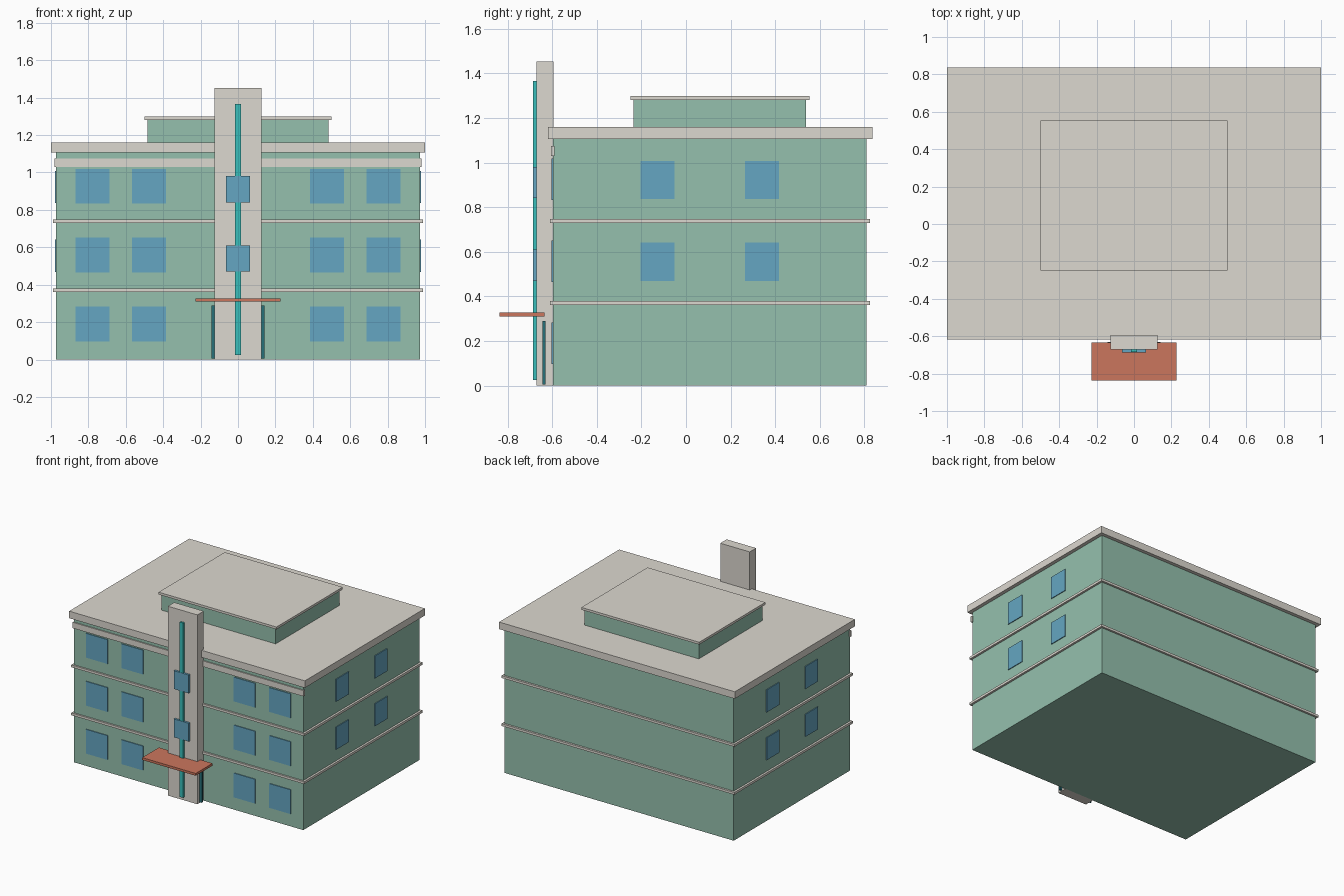
import bpy

if "Cube" in bpy.data.objects:
    bpy.data.objects.remove(bpy.data.objects["Cube"])


def material(name, rgb):
    m = bpy.data.materials.new(name)
    m.diffuse_color = (*rgb, 1)
    m.use_nodes = True
    m.node_tree.nodes["Principled BSDF"].inputs["Base Color"].default_value = m.diffuse_color
    return m


GREEN = material("green_wall", (0.30, 0.53, 0.42))
STONE = material("stone", (0.72, 0.69, 0.63))
GLASS = material("blue_glass", (0.13, 0.38, 0.54))
TEAL = material("teal_strip", (0.04, 0.52, 0.50))
DARK = material("dark_teal", (0.02, 0.16, 0.19))
RED = material("terracotta", (0.60, 0.18, 0.11))


def box(name, x, y, z, mat):
    """Box from (min, max) ranges on each axis."""
    (x0, x1), (y0, y1), (z0, z1) = x, y, z
    verts = [(a, b, c) for c in (z0, z1) for a, b in ((x0, y0), (x1, y0), (x1, y1), (x0, y1))]
    faces = [(3, 2, 1, 0), (4, 5, 6, 7)] + [(i, (i + 1) % 4, (i + 1) % 4 + 4, i + 4) for i in range(4)]
    mesh = bpy.data.meshes.new(name)
    mesh.from_pydata(verts, [], faces)
    mesh.materials.append(mat)
    ob = bpy.data.objects.new(name, mesh)
    bpy.context.collection.objects.link(ob)
    return ob


def around(c, half):
    return (c - half, c + half)


# Main block, roof slab and floor bands
box("walls", (-0.972, 0.972), (-0.597, 0.81), (0, 1.11), GREEN)
box("roof_slab", (-1, 1), (-0.618, 0.837), (1.106, 1.16), STONE)
for z in (0.371, 0.739):
    box("floor_band", (-0.988, 0.988), (-0.61, 0.825), around(z, 0.009), STONE)
box("front_cornice", (-0.98, 0.98), (-0.605, -0.59), (1.03, 1.075), STONE)

# Rooftop room
box("rooftop_room", (-0.485, 0.485), (-0.236, 0.537), (1.15, 1.282), GREEN)
box("rooftop_cap", (-0.5, 0.5), (-0.248, 0.554), (1.28, 1.298), STONE)

# Front and side windows
for s in (-1, 1):
    for z in (0.19, 0.558, 0.926):
        for x in (0.476, 0.777):
            box("front_window", around(s * x, 0.091), (-0.603, -0.592), around(z, 0.093), GLASS)
    for z in (0.555, 0.922):
        for y in (-0.128, 0.341):
            box("side_window", around(s * 0.973, 0.005), around(y, 0.076), around(z, 0.086), GLASS)

# Entrance tower with light strip, windows, door and canopy
box("tower", (-0.125, 0.125), (-0.671, -0.594), (0, 1.452), STONE)
box("tower_strip", (-0.015, 0.015), (-0.685, -0.67), (0.025, 1.365), TEAL)
for z in (0.54, 0.91):
    box("tower_window", around(0, 0.063), (-0.687, -0.67), around(z, 0.07), GLASS)
box("door", (-0.143, 0.143), (-0.643, -0.63), (0.005, 0.29), DARK)
box("canopy", (-0.227, 0.227), (-0.837, -0.634), (0.309, 0.327), RED)
